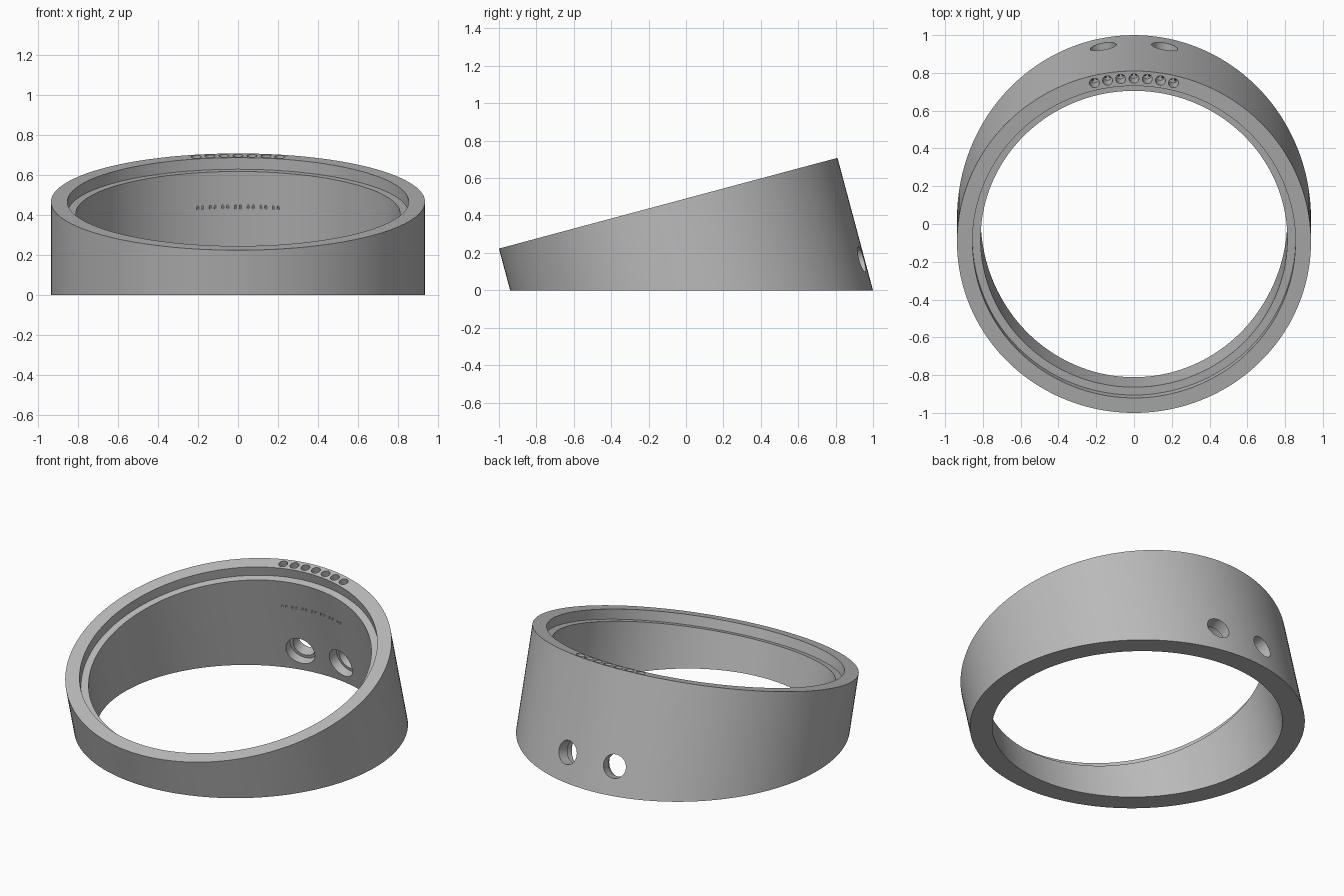
import bpy, bmesh
from math import sin, cos, tan, pi, radians
from mathutils import Matrix, Vector

if "Cube" in bpy.data.objects:
    bpy.data.objects.remove(bpy.data.objects["Cube"], do_unlink=True)

TILT = radians(15)
R_OUT, R_LIP, R_BORE = 0.937, 0.855, 0.812
LEDGE = 0.06
TOP = Vector((0, -0.095, 0.4655))
FRAME = Matrix.Translation(TOP) @ Matrix.Rotation(TILT, 4, "X")
SEGMENTS = 160

grey = bpy.data.materials.new("plain grey")
grey.use_nodes = True
colour = (0.5, 0.5, 0.5, 1)
grey.diffuse_color = colour
grey.node_tree.nodes["Principled BSDF"].inputs["Base Color"].default_value = colour


def make_object(name, bm):
    """Turn a bmesh in the tilted frame into an object."""
    bmesh.ops.recalc_face_normals(bm, faces=bm.faces)
    bm.transform(FRAME)
    mesh = bpy.data.meshes.new(name)
    bm.to_mesh(mesh)
    bm.free()
    mesh.materials.append(grey)
    obj = bpy.data.objects.new(name, mesh)
    bpy.context.collection.objects.link(obj)
    return obj


def add_rod(bm, start, end, radius, sides):
    """Capped cylinder between two points."""
    axis = end - start
    turn = axis.to_track_quat("Z", "Y").to_matrix().to_4x4()
    bmesh.ops.create_cone(bm, cap_ends=True, segments=sides, radius1=radius,
                          radius2=radius, depth=axis.length,
                          matrix=Matrix.Translation((start + end) / 2) @ turn)


def polar(degrees, radius, z, side=0.0):
    """Point at an angle from the back, shifted sideways along the wall."""
    a = radians(degrees)
    return Vector((radius * sin(a) + side * cos(a),
                   radius * cos(a) - side * sin(a), z))


# Tilted ring: closed profile swept round, its foot trimmed flat to the ground
profile = [(R_OUT, 0), (R_LIP, 0), (R_LIP, -LEDGE), (R_BORE, -LEDGE),
           (R_BORE, None), (R_OUT, None)]
bm = bmesh.new()
rings = []
for i in range(SEGMENTS):
    a = 2 * pi * i / SEGMENTS
    ring = []
    for r, z in profile:
        y = r * cos(a)
        if z is None:
            z = -TOP.z / cos(TILT) - y * tan(TILT)
        ring.append(bm.verts.new((r * sin(a), y, z)))
    rings.append(ring)
for i, ring in enumerate(rings):
    after = rings[(i + 1) % SEGMENTS]
    for j in range(len(profile)):
        k = (j + 1) % len(profile)
        bm.faces.new((ring[j], ring[k], after[k], after[j]))
body = make_object("tilted_ring", bm)

# Cutters: rim pockets, paired wire holes, cable holes and their recesses
pockets, wires, cables, recesses = (bmesh.new() for _ in range(4))
R_MID = (R_OUT + R_LIP) / 2
for n in range(-3, 4):
    angle = 4.5 * n
    add_rod(pockets, polar(angle, R_MID, 0.05), polar(angle, R_MID, -0.1), 0.026, 24)
    for side in (-0.0125, 0.0125):
        high = polar(angle, R_MID, -0.09, side)
        low = polar(angle, R_BORE, -0.244, side)
        add_rod(wires, high, low + (low - high) * 0.2, 0.006, 10)
for angle in (-10, 10):
    add_rod(cables, polar(angle, 0.7, -0.557), polar(angle, 1.05, -0.557), 0.07, 40)
    add_rod(recesses, polar(angle, 0.7, -0.557), polar(angle, 0.865, -0.557), 0.09, 40)

cutters = [make_object(name, cutter) for name, cutter in (
    ("pocket_cutter", pockets), ("wire_cutter", wires),
    ("cable_cutter", cables), ("recess_cutter", recesses))]

bpy.ops.object.select_all(action="DESELECT")
body.select_set(True)
bpy.context.view_layer.objects.active = body
for cutter in cutters:
    cutter.hide_render = True
    mod = body.modifiers.new(cutter.name, "BOOLEAN")
    mod.operation = "DIFFERENCE"
    mod.solver = "EXACT"
    mod.object = cutter
    bpy.ops.object.modifier_apply(modifier=mod.name)
for cutter in cutters:
    bpy.data.objects.remove(cutter, do_unlink=True)

bpy.ops.object.shade_smooth_by_angle(angle=radians(25))
